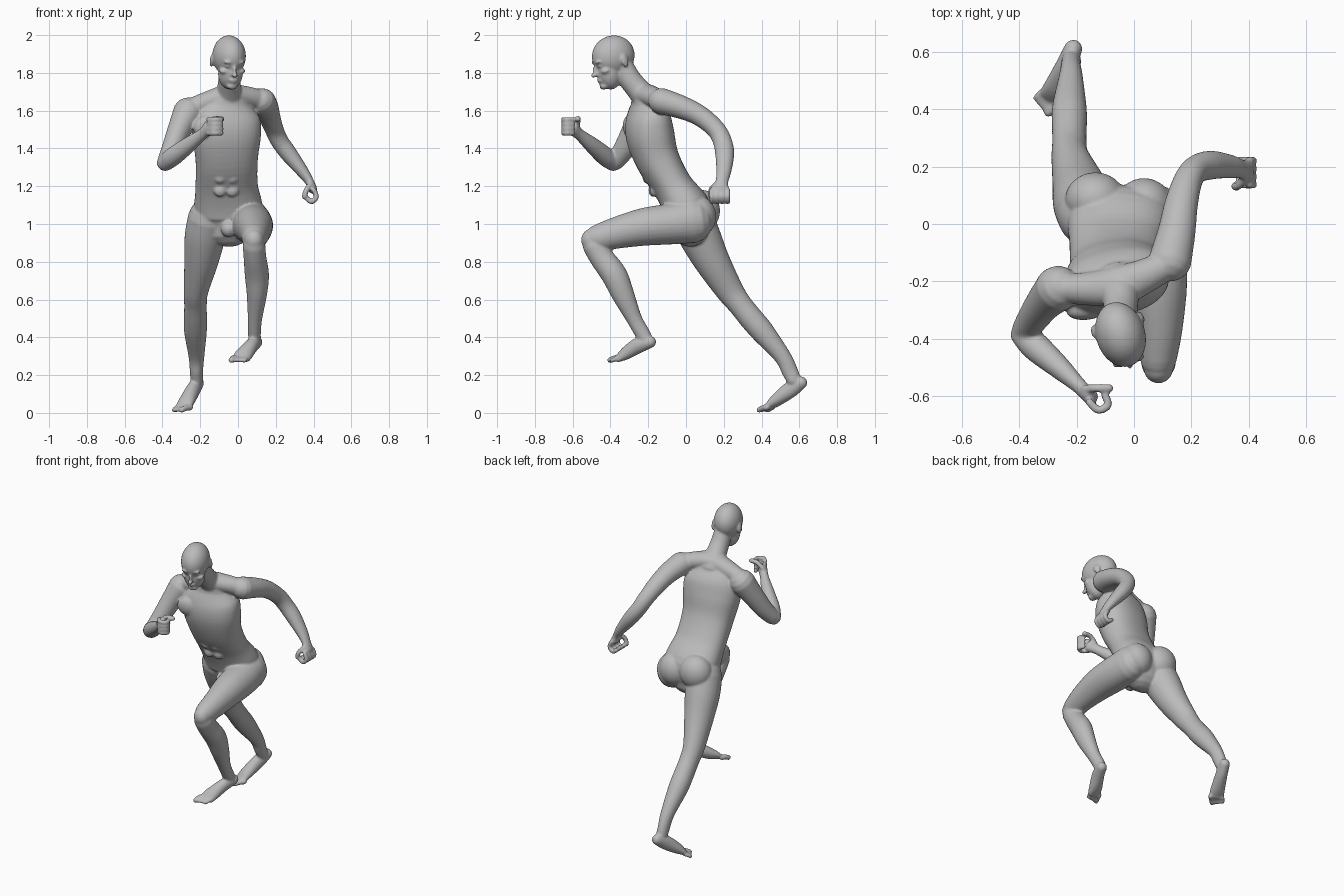
import bpy, bmesh, math
from mathutils import Vector, Matrix

bm = bmesh.new()


def catmull(a, b, c, d, t):
    return [0.5 * (2 * q + (r - p) * t + (2 * p - 5 * q + 4 * r - s) * t * t
                   + (3 * q - p - 3 * r + s) * t ** 3) for p, q, r, s in zip(a, b, c, d)]


def loft(pts, side=(1, 0, 0), side_end=None, power=2.0, n=28):
    """Smooth round-ended tube; each point is x, y, z, half width, half depth."""
    s0, s1 = Vector(side), Vector(side_end or side)
    last = len(pts) - 1
    rows = []
    for i in range(last):
        a, d = pts[max(i - 1, 0)], pts[min(i + 2, last)]
        rows += [catmull(a, pts[i], pts[i + 1], d, k / 5) for k in range(5)]
    rows.append(list(pts[-1]))
    centres = [Vector(r[:3]) for r in rows]
    m = len(rows) - 1
    sections = []
    for i, r in enumerate(rows):
        t = (centres[min(i + 1, m)] - centres[max(i - 1, 0)]).normalized()
        s = s0.lerp(s1, i / m)
        s = (s - t * s.dot(t)).normalized()
        sections.append((centres[i], t, s, r[3], r[4]))

    def cap(sec, sign):
        c, t, s, w, d = sec
        return [(c + t * sign * min(w, d) * math.sin(a), t, s, w * math.cos(a), d * math.cos(a))
                for a in (0.45, 0.9, 1.25, 1.48)]

    sections = cap(sections[0], -1)[::-1] + sections + cap(sections[-1], 1)
    rings = []
    for c, t, s, w, d in sections:
        u = t.cross(s)
        ring = []
        for k in range(n):
            a = math.tau * k / n
            ca, sa = math.cos(a), math.sin(a)
            x = math.copysign(abs(ca) ** (2 / power), ca) * w
            y = math.copysign(abs(sa) ** (2 / power), sa) * d
            ring.append(bm.verts.new(c + s * x + u * y))
        rings.append(ring)
    for p, q in zip(rings, rings[1:]):
        for k in range(n):
            bm.faces.new((p[k], p[(k + 1) % n], q[(k + 1) % n], q[k]))
    bm.faces.new(rings[0][::-1])
    bm.faces.new(rings[-1])


def blob(loc, radii, base=Matrix(), rot=Matrix()):
    """Ellipsoid muscle or feature."""
    mat = base @ Matrix.Translation(loc) @ rot @ Matrix.Diagonal((*radii, 1))
    bmesh.ops.create_uvsphere(bm, u_segments=32, v_segments=20, radius=1, matrix=mat)


def digit(path, r):
    loft([(*p, r, r) for p in path], side=(0.31, 0.52, 0.8), n=12)


# Torso, twisting from the pelvis to the shoulders
loft([(-.045, .02, .98, .13, .10), (-.05, .01, 1.07, .18, .125), (-.06, -.07, 1.2, .165, .105),
      (-.06, -.15, 1.34, .165, .115), (-.06, -.19, 1.47, .182, .125), (-.06, -.2, 1.57, .175, .11),
      (-.055, -.21, 1.64, .12, .075)],
     side=(1, -.06, 0), side_end=(.95, .28, 0), power=2.3, n=40)
# Shoulder yoke and neck
loft([(-.25, -.225, 1.61, .05, .055), (-.14, -.225, 1.655, .06, .055), (-.05, -.215, 1.685, .07, .055),
      (.04, -.18, 1.675, .06, .055), (.12, -.14, 1.655, .05, .055)], side=(0, 1, 0))
loft([(-.05, -.2, 1.65, .085, .07), (-.047, -.26, 1.72, .064, .062),
      (-.045, -.3, 1.77, .058, .06), (-.045, -.335, 1.83, .055, .06)])
# Chest, belly, buttocks and crotch
tilt = Matrix.Rotation(math.radians(15), 4, 'Z') @ Matrix.Rotation(math.radians(10), 4, 'X')
blob((-.15, -.285, 1.51), (.088, .045, .07), rot=tilt)
blob((.02, -.24, 1.52), (.088, .045, .07), rot=tilt)
for k, z in enumerate((1.18, 1.25, 1.32, 1.39)):
    for x in (-.095, -.03):
        blob((x, -.172 - .032 * k + .12 * (x + .06), z), (.034, .022, .036))
blob((-.135, .085, 1.07), (.105, .095, .11))
blob((.035, .062, 1.04), (.10, .098, .11))
blob((-.05, -.09, .975), (.04, .045, .045))

# Head: turned and pitched down a little
head = (Matrix.Translation((-.047, -.385, 1.89)) @ Matrix.Rotation(math.radians(17), 4, 'Z')
        @ Matrix.Rotation(math.radians(15), 4, 'X'))
blob((0, 0, 0), (.086, .116, .108), head)
blob((0, -.048, -.082), (.066, .062, .088), head)            # jaw
blob((0, -.09, -.14), (.03, .024, .02), head)                # chin
blob((0, -.128, -.072), (.015, .02, .012), head)             # nose tip
blob((0, -.115, -.048), (.009, .016, .032), head, Matrix.Rotation(-.3, 4, 'X'))  # nose bridge
blob((0, -.106, -.102), (.025, .013, .006), head)            # lips
blob((0, -.104, -.114), (.022, .013, .006), head)
for sx in (-1, 1):
    blob((sx * .032, -.101, -.007), (.027, .015, .009), head)   # brow
    blob((sx * .033, -.093, -.03), (.014, .014, .009), head)    # eye
    blob((sx * .047, -.075, -.062), (.024, .025, .016), head)   # cheek
    blob((sx * .086, .03, -.035), (.009, .021, .034), head,
         Matrix.Rotation(sx * .25, 4, 'Z'))                     # ear

# Left arm, swung back
loft([(.125, -.13, 1.65, .075, .07), (.148, -.03, 1.62, .066, .062), (.165, .07, 1.575, .058, .055),
      (.19, .155, 1.505, .05, .05), (.22, .192, 1.44, .047, .05), (.27, .205, 1.37, .045, .05),
      (.34, .2, 1.28, .033, .04), (.378, .19, 1.225, .024, .034), (.395, .185, 1.185, .024, .044)])
for i in range(4):
    y = .137 + .028 * i
    digit([(.402, y, 1.18), (.415, y, 1.143), (.39, y, 1.118), (.365, y, 1.135)], .014)
digit([(.385, .16, 1.21), (.362, .132, 1.18), (.352, .132, 1.145)], .015)

# Right arm, bent forward
loft([(-.265, -.225, 1.59, .08, .08), (-.31, -.27, 1.5, .063, .068),
      (-.35, -.325, 1.4, .054, .058), (-.38, -.37, 1.335, .046, .048)])
loft([(-.385, -.385, 1.325, .045, .045), (-.34, -.43, 1.36, .05, .05), (-.26, -.5, 1.42, .04, .042),
      (-.19, -.565, 1.475, .027, .031), (-.155, -.598, 1.505, .028, .04)], side=(.7, .7, 0))
for i in range(4):
    z = 1.553 - .024 * i
    digit([(-.155, -.62, z), (-.125, -.648, z), (-.09, -.632, z), (-.1, -.6, z)], .014)
digit([(-.17, -.575, 1.525), (-.13, -.572, 1.555), (-.085, -.572, 1.556)], .015)

# Left leg, raised forward
loft([(.068, .04, 1.015, .1, .115), (.075, -.08, 1.0, .108, .108), (.085, -.22, .985, .1, .1),
      (.09, -.36, .955, .08, .085), (.085, -.465, .925, .065, .072)])
blob((.085, -.5, .915), (.052, .055, .06))
loft([(.085, -.485, .885, .06, .062), (.09, -.445, .82, .06, .064), (.1, -.38, .73, .064, .068),
      (.1, -.335, .63, .054, .06), (.09, -.275, .5, .038, .042), (.087, -.23, .42, .034, .04),
      (.09, -.21, .385, .033, .036)])
loft([(.098, -.19, .375, .032, .032), (.075, -.25, .358, .036, .042), (.04, -.315, .318, .044, .034),
      (.02, -.352, .295, .047, .021)], side=(.9, .3, 0))

# Right leg, pushing off behind
loft([(-.155, .03, 1.03, .11, .115), (-.175, .075, .93, .108, .11), (-.195, .14, .8, .09, .094),
      (-.222, .23, .65, .066, .074), (-.225, .285, .575, .06, .064), (-.225, .345, .5, .061, .064),
      (-.225, .405, .43, .06, .062), (-.22, .51, .3, .042, .045), (-.22, .55, .22, .035, .043),
      (-.218, .57, .175, .034, .038)])
loft([(-.212, .61, .16, .032, .034), (-.235, .555, .125, .036, .044), (-.268, .48, .068, .044, .034),
      (-.285, .445, .038, .047, .021)], side=(.9, -.4, 0))

# Toes: big toe first, fanned between an inner and an outer base and tip
feet = (((-.018, -.355, .292), (.055, -.34, .29), (-.035, -.402, .279), (.035, -.39, .277)),
        ((-.252, .428, .028), (-.322, .46, .026), (-.298, .388, .016), (-.34, .44, .015)))
for inner, outer, tip_in, tip_out in feet:
    for i in range(5):
        a = Vector(inner).lerp(Vector(outer), i / 4)
        b = Vector(tip_in).lerp(Vector(tip_out), i / 4)
        digit([a, a.lerp(b, .5) + Vector((0, 0, .004)), b], .016 if i == 0 else .012)

# Fuse all parts into one smooth skin
bmesh.ops.recalc_face_normals(bm, faces=bm.faces)
mesh = bpy.data.meshes.new("running_body")
bm.to_mesh(mesh)
bm.free()
body = bpy.data.objects.new("running_body", mesh)
bpy.context.collection.objects.link(body)
skin = bpy.data.materials.new("plain_grey")
skin.diffuse_color = (.5, .5, .5, 1)
mesh.materials.append(skin)

remesh = body.modifiers.new("fuse", 'REMESH')
remesh.mode = 'VOXEL'
remesh.voxel_size = .007
remesh.use_smooth_shade = True
soften = body.modifiers.new("soften", 'SMOOTH')
soften.factor = .5
soften.iterations = 4
bpy.context.view_layer.objects.active = body
body.select_set(True)
for name in ("fuse", "soften"):
    bpy.ops.object.modifier_apply(modifier=name)
bpy.ops.object.shade_smooth()
